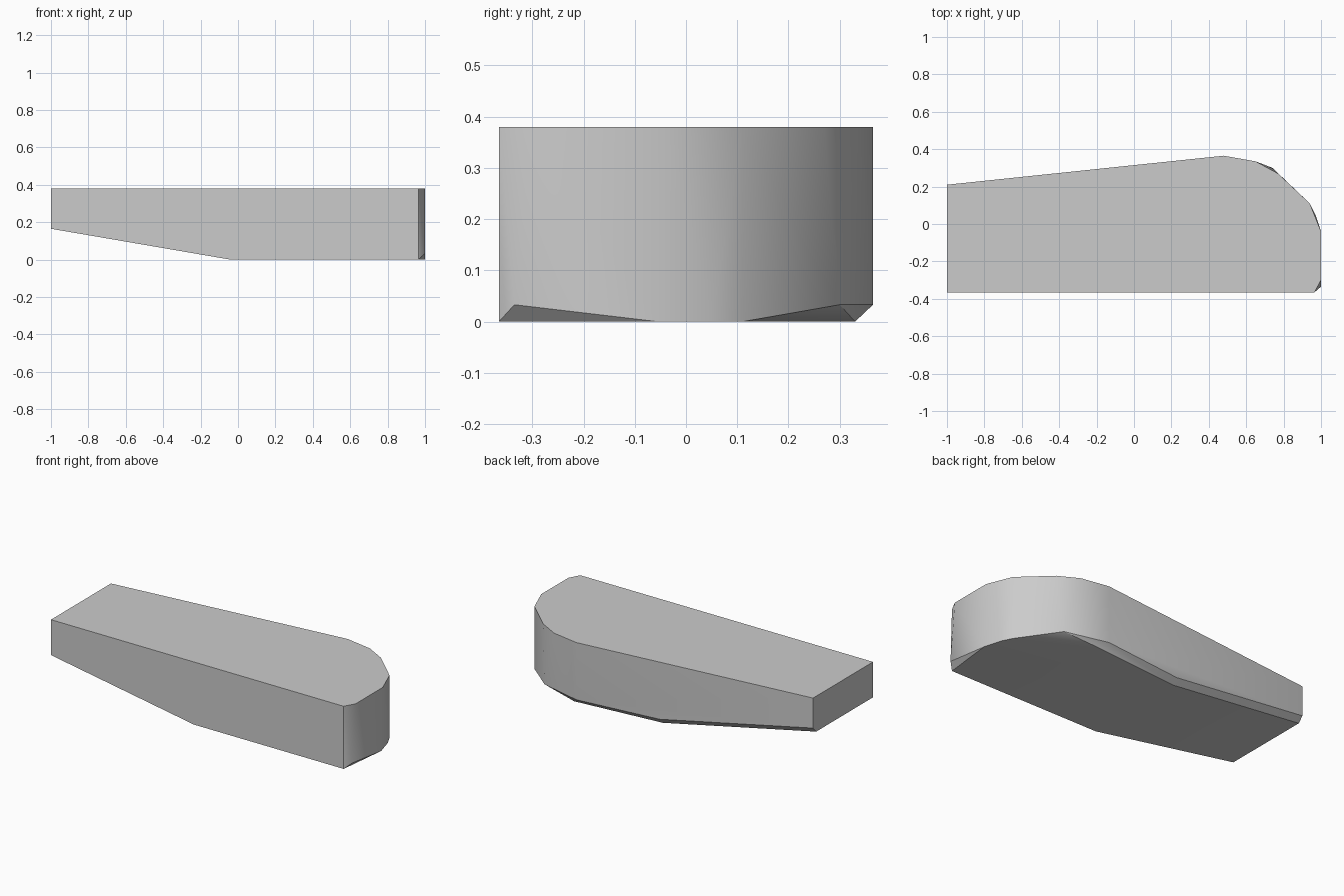
import bpy
import bmesh
import math

cube = bpy.data.objects.get("Cube")
if cube:
    bpy.data.objects.remove(cube, do_unlink=True)

# One plain grey for the whole body
grey = bpy.data.materials.new("light grey")
grey.use_nodes = True
colour = (0.6, 0.6, 0.6, 1)
grey.diffuse_color = colour
grey.node_tree.nodes["Principled BSDF"].inputs["Base Color"].default_value = colour

HEIGHT, CHAMFER, TAIL = 0.38, 0.033, 0.165

# Flat top outline: tapered tail and rounded nose
top = [(-1, -0.365), (0.965, -0.365), (1, -0.3), (1, -0.04), (0.94, 0.11),
       (0.77, 0.27), (0.65, 0.335), (0.48, 0.365), (-1, 0.21)]
# Flat underside
base = [(-0.04, -0.365), (0.965, -0.365), (1, -0.055), (0.97, 0.05),
        (0.94, 0.11), (0.52, 0.33), (-0.04, 0.28)]
# Upper corners of the lower chamfer
lip = [(1, -0.335), (0.74, 0.3), (0.48, 0.365), (-0.04, 0.31)]
# Raised end of the sloping underside
tail = [(-1, -0.365), (-1, 0.18)]
tail_lip = [(-1, 0.21)]

# Stretch a convex skin over the section outlines
bm = bmesh.new()
for outline, z in ((top, HEIGHT), (base, 0), (lip, CHAMFER),
                   (tail, TAIL), (tail_lip, TAIL + CHAMFER)):
    for x, y in outline:
        bm.verts.new((x, y, z))
hull = bmesh.ops.convex_hull(bm, input=bm.verts)
spare = [v for v in bm.verts if not v.link_faces]
bmesh.ops.delete(bm, geom=spare, context='VERTS')
bmesh.ops.dissolve_limit(bm, angle_limit=math.radians(0.5),
                         verts=bm.verts, edges=bm.edges)
bmesh.ops.recalc_face_normals(bm, faces=bm.faces)

mesh = bpy.data.meshes.new("tapered_body")
bm.to_mesh(mesh)
bm.free()
mesh.materials.append(grey)
body = bpy.data.objects.new("tapered_body", mesh)
bpy.context.collection.objects.link(body)

# Smooth the nose while keeping the main edges crisp
bpy.ops.object.select_all(action='DESELECT')
body.select_set(True)
bpy.context.view_layer.objects.active = body
bpy.ops.object.shade_smooth_by_angle(angle=math.radians(30))
